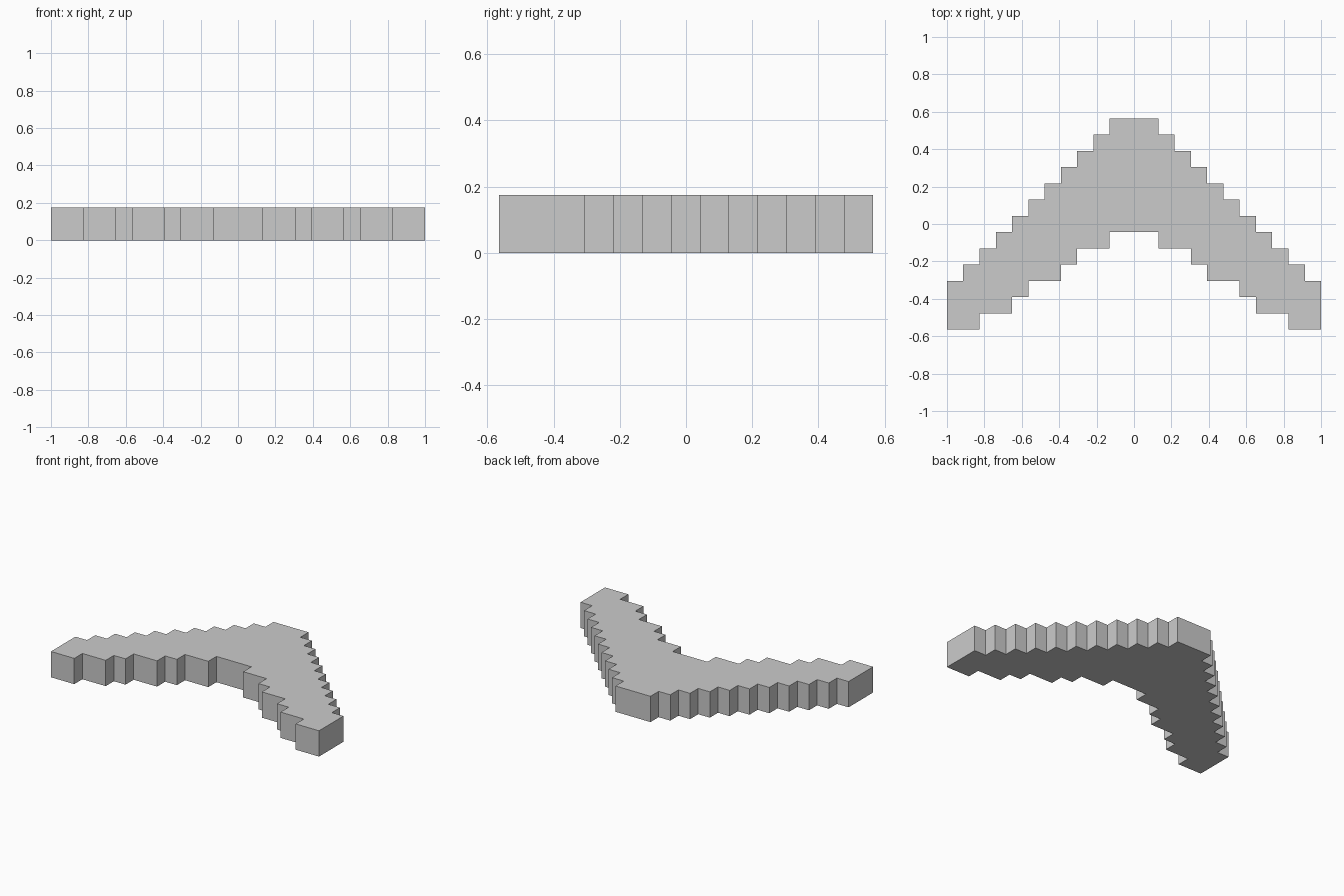
import bpy
import bmesh

if "Cube" in bpy.data.objects:
    bpy.data.objects.remove(bpy.data.objects["Cube"])

U = 2 / 23          # size of one stair step
HALF_DEPTH = 6.5    # half the depth, in steps
HEIGHT = 2          # thickness, in steps

# Right half of the outer edge: equal stairs running down from the crown
outer = []
for i in range(11):
    if i:
        outer.append((0.5 + i, 13 - i))
    outer.append((1.5 + i, 13 - i))

# Right half of the inner edge, from the arm tip back to the middle:
# (outer end of the tread, inner end of the tread, level)
inner = []
for x1, x0, y in [(11.5, 9.5, 0), (9.5, 7.5, 1), (7.5, 6.5, 2), (6.5, 4.5, 3),
                  (4.5, 3.5, 4), (3.5, 1.5, 5)]:
    inner += [(x1, y), (x0, y)]
inner.append((1.5, 6))

# Close the outline with the mirrored left half
right = outer + inner
outline = right + [(-x, y) for x, y in reversed(right)]

# Extrude the stepped outline into a solid slab
bm = bmesh.new()
base = bm.faces.new([bm.verts.new((x * U, (y - HALF_DEPTH) * U, 0)) for x, y in outline])
top = bmesh.ops.extrude_face_region(bm, geom=[base], use_keep_orig=True)
bmesh.ops.translate(bm, vec=(0, 0, HEIGHT * U),
                    verts=[g for g in top["geom"] if isinstance(g, bmesh.types.BMVert)])
bmesh.ops.recalc_face_normals(bm, faces=bm.faces[:])

mesh = bpy.data.meshes.new("stepped_boomerang")
bm.to_mesh(mesh)
bm.free()
bpy.context.collection.objects.link(bpy.data.objects.new("stepped_boomerang", mesh))
